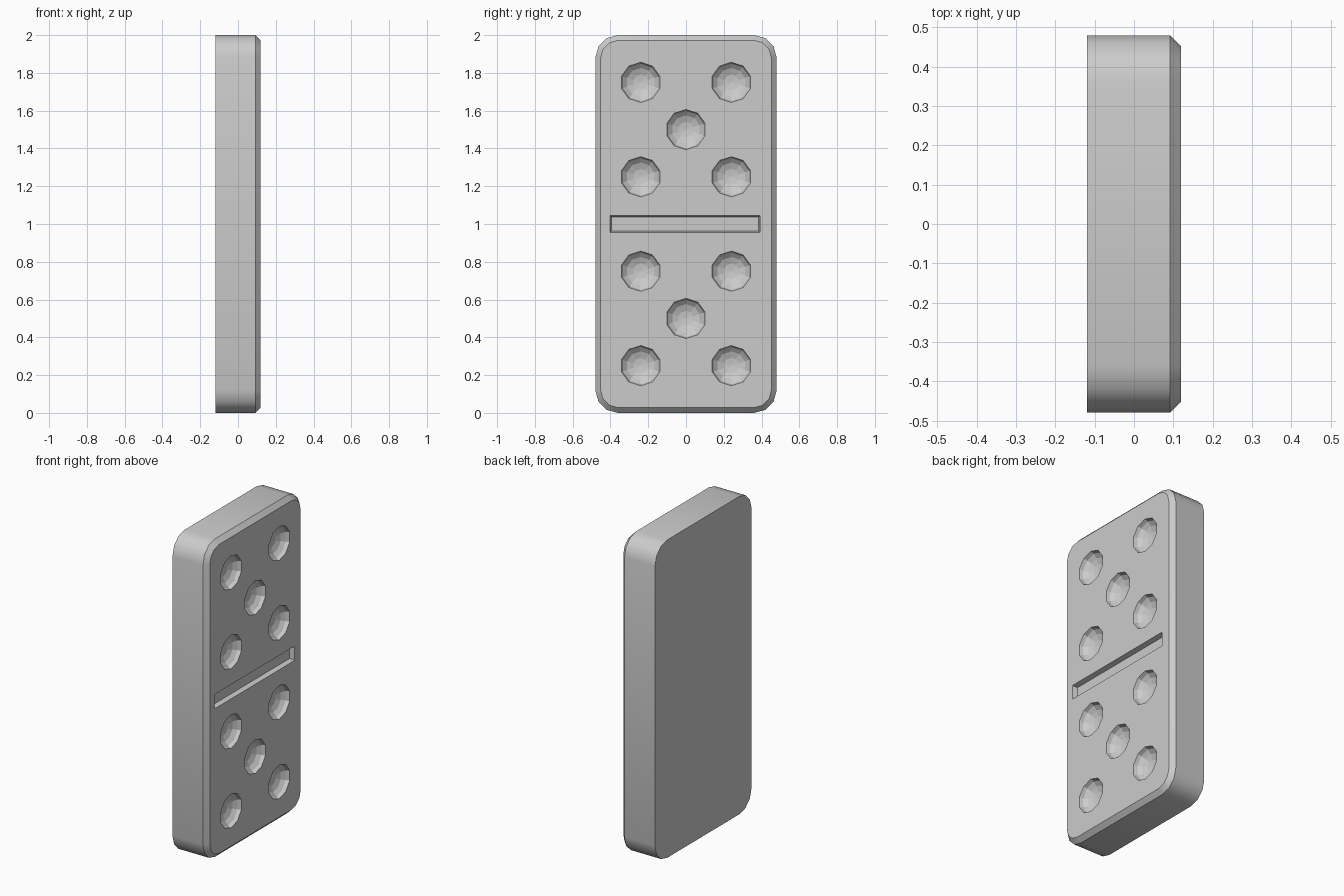
import bpy, bmesh
from math import sin, cos, radians
from mathutils import Matrix

if "Cube" in bpy.data.objects:
    bpy.data.objects.remove(bpy.data.objects["Cube"])

HALF_T, HALF_W, HEIGHT = 0.12, 0.48, 2.0
RADIUS, BEVEL = 0.12, 0.028


def rounded_loop(bm, x, inset):
    """Rounded rectangle in the YZ plane, three segments per corner."""
    cy, cz, r = HALF_W - RADIUS, HEIGHT / 2 - RADIUS, RADIUS - inset
    verts = []
    for q, (sy, sz) in enumerate(((1, 1), (-1, 1), (-1, -1), (1, -1))):
        for k in range(4):
            a = radians(90 * q + 30 * k)
            verts.append(bm.verts.new((x, sy * cy + r * cos(a),
                                       HEIGHT / 2 + sz * cz + r * sin(a))))
    return verts


def bridge(bm, a, b):
    n = len(a)
    for i in range(n):
        j = (i + 1) % n
        bm.faces.new((a[i], a[j], b[j], b[i]))


def finish(bm, name):
    bmesh.ops.recalc_face_normals(bm, faces=bm.faces)
    mesh = bpy.data.meshes.new(name)
    bm.to_mesh(mesh)
    bm.free()
    obj = bpy.data.objects.new(name, mesh)
    bpy.context.collection.objects.link(obj)
    return obj


# Tile body: flat back, rounded corners, chamfered front rim
bm = bmesh.new()
loops = [rounded_loop(bm, x, i) for x, i in
         ((-HALF_T, 0), (HALF_T - BEVEL, 0), (HALF_T, BEVEL))]
bridge(bm, loops[0], loops[1])
bridge(bm, loops[1], loops[2])
bm.faces.new(loops[0])
bm.faces.new(loops[2])
tile = finish(bm, "domino_tile")
bpy.context.view_layer.objects.active = tile
tile.select_set(True)
bpy.ops.object.shade_smooth_by_angle(angle=radians(35))

# Cutter: five round pips on each half
bm = bmesh.new()
turn = Matrix.Rotation(radians(90), 4, 'Y') @ Matrix.Rotation(radians(90), 4, 'Z')
for mid in (0.5, 1.5):
    for y, dz in ((0, 0), (-0.24, -0.25), (0.24, -0.25), (-0.24, 0.25), (0.24, 0.25)):
        place = Matrix.Translation((HALF_T + 0.001, y, mid + dz))
        bmesh.ops.create_uvsphere(bm, u_segments=10, v_segments=8, radius=1,
                                  matrix=place @ Matrix.Diagonal((0.06, 0.107, 0.107, 1)) @ turn)

# Cutter: centre groove with slightly sloped walls
groove = bmesh.ops.create_cube(bm, size=1)["verts"]
for v in groove:
    inner = v.co.x < 0
    v.co = (HALF_T - 0.03 if inner else HALF_T + 0.03,
            -0.005 + v.co.y * (0.78 if inner else 0.81),
            1.0 + v.co.z * (0.075 if inner else 0.105))
cutter = finish(bm, "pip_cutter")
cutter.hide_render = True

# Carve the face, then drop the cutter
cut = tile.modifiers.new("carve", 'BOOLEAN')
cut.operation = 'DIFFERENCE'
cut.solver = 'EXACT'
cut.object = cutter
bpy.ops.object.modifier_apply(modifier=cut.name)
bpy.data.objects.remove(cutter)
